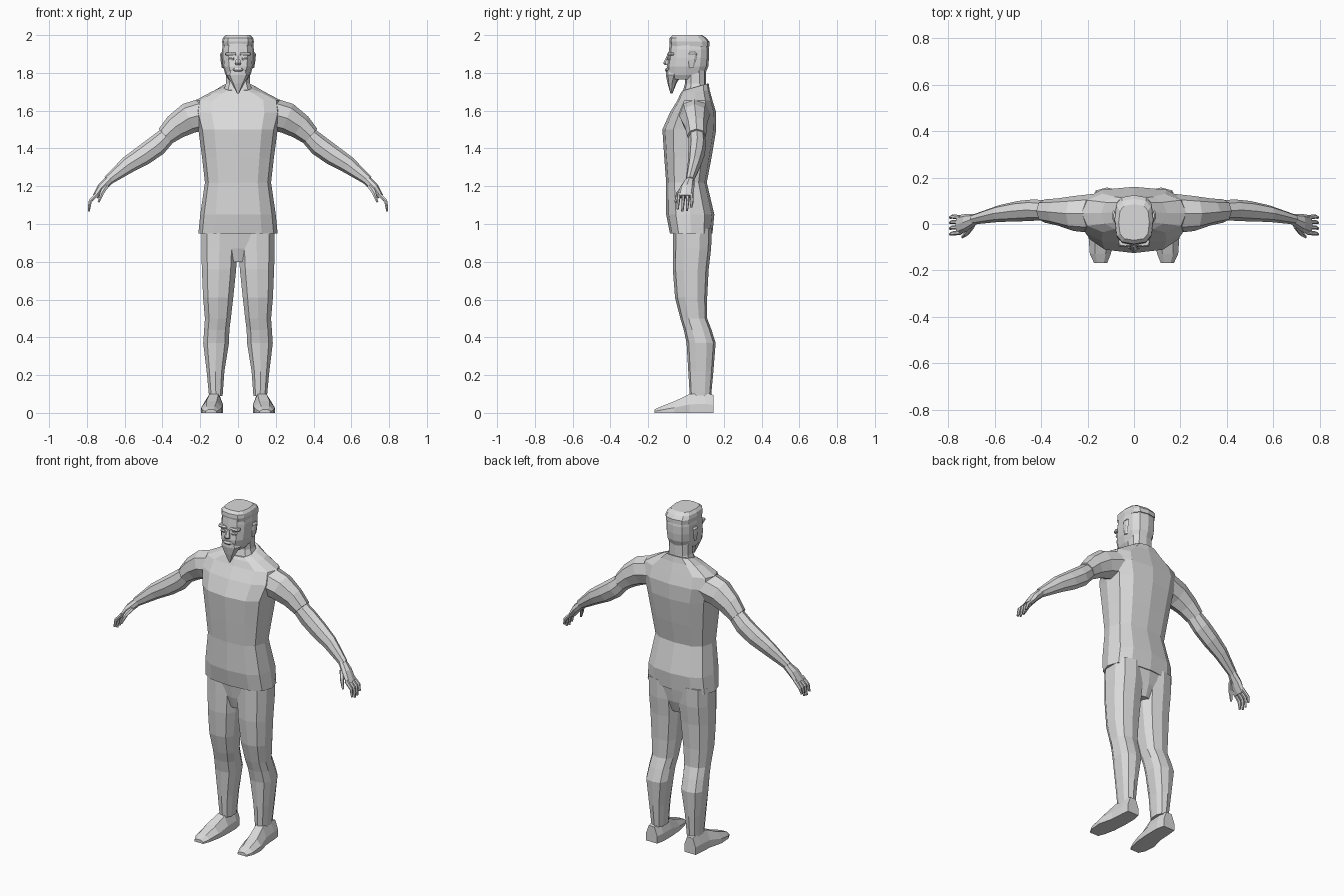
import bpy, math
from mathutils import Vector

grey = bpy.data.materials.new("light_grey")
grey.diffuse_color = (0.7, 0.7, 0.7, 1)


def skin(name, rings, mirror=False):
    """Bridge rings of equal point count, cap both ends."""
    n = len(rings[0])
    verts = [p for r in rings for p in r]
    faces = [(i * n + j, i * n + (j + 1) % n, (i + 1) * n + (j + 1) % n, (i + 1) * n + j)
             for i in range(len(rings) - 1) for j in range(n)]
    last = (len(rings) - 1) * n
    faces += [tuple(reversed(range(n))), tuple(range(last, last + n))]
    me = bpy.data.meshes.new(name)
    me.from_pydata(verts, [], faces)
    me.materials.append(grey)
    ob = bpy.data.objects.new(name, me)
    bpy.context.collection.objects.link(ob)
    if mirror:
        ob.modifiers.new("mirror", 'MIRROR').use_mirror_merge = False
    return ob


def section(x0, x1, yf, yb, z, n=12, power=0.75, dz=0.0):
    """Horizontal rounded-box ring; dz lifts the front."""
    cx, cy = (x0 + x1) / 2, (yf + yb) / 2
    rx, ry = (x1 - x0) / 2, (yb - yf) / 2
    pts = []
    for i in range(n):
        a = 2 * math.pi * i / n - math.pi / 2
        c, s = math.cos(a), math.sin(a)
        c = math.copysign(abs(c) ** power, c) if abs(c) > 1e-6 else 0
        s = math.copysign(abs(s) ** power, s) if abs(s) > 1e-6 else 0
        pts.append((cx + rx * c, cy + ry * s, z - dz * s))
    return pts


def stack(name, rows, n=12, power=0.75, mirror=False):
    return skin(name, [section(r[0], r[1], r[2], r[3], r[4], n, power,
                               r[5] if len(r) > 5 else 0) for r in rows], mirror)


def body(name, rows, n=12, power=0.75):
    return stack(name, [(-r[0], r[0]) + tuple(r[1:]) for r in rows], n, power)


def limb(name, rows, n=8):
    """Tube along x-z path; rows are x, y, z, thickness radius, y radius."""
    rings = []
    for k, (x, y, z, a, b) in enumerate(rows):
        p, q = rows[max(k - 1, 0)], rows[min(k + 1, len(rows) - 1)]
        t = Vector((q[0] - p[0], 0, q[2] - p[2])).normalized()
        up = Vector((-t.z, 0, t.x))
        rings.append([Vector((x, y, z)) + up * a * math.sin(2 * math.pi * i / n)
                      + Vector((0, b * math.cos(2 * math.pi * i / n), 0)) for i in range(n)])
    return skin(name, rings, True)


# shirt body: half width, front y, back y, height
body("shirt", [
    (0.21, -0.085, 0.14, 0.95), (0.20, -0.105, 0.15, 1.05), (0.175, -0.105, 0.11, 1.22),
    (0.19, -0.115, 0.135, 1.35), (0.21, -0.125, 0.16, 1.50), (0.235, -0.085, 0.16, 1.59),
    (0.225, -0.045, 0.14, 1.655), (0.14, -0.03, 0.125, 1.70, -0.01),
    (0.085, -0.02, 0.12, 1.725, -0.02)])

# sleeves and bare arms
limb("sleeve", [(0.17, 0.045, 1.585, 0.085, 0.085), (0.26, 0.045, 1.56, 0.082, 0.075),
                (0.33, 0.052, 1.515, 0.068, 0.058), (0.385, 0.056, 1.465, 0.052, 0.05)])
limb("arm", [(0.35, 0.056, 1.49, 0.044, 0.042), (0.43, 0.06, 1.415, 0.056, 0.046),
             (0.50, 0.055, 1.365, 0.054, 0.044), (0.58, 0.045, 1.315, 0.046, 0.036),
             (0.69, 0.02, 1.23, 0.026, 0.022)])
limb("hand", [(0.675, 0.022, 1.24, 0.024, 0.022), (0.72, 0.006, 1.195, 0.024, 0.038),
              (0.755, -0.004, 1.145, 0.016, 0.042)])

# fingers fan across the hand, thumb points forward
for k, (y, drop) in enumerate([(-0.037, 0.0), (-0.014, -0.012), (0.008, -0.008), (0.029, 0.01)]):
    limb("finger_%d" % (k + 1), [(0.745, y, 1.16, 0.011, 0.01),
                                 (0.782, y * 1.1, 1.122, 0.010, 0.009),
                                 (0.79, y * 1.1 - 0.004, 1.078 + drop, 0.006, 0.006)], 6)
limb("thumb", [(0.695, -0.005, 1.205, 0.015, 0.014), (0.72, -0.04, 1.165, 0.012, 0.012),
               (0.738, -0.056, 1.115, 0.006, 0.006)], 6)

# hips and trouser legs
body("hips", [(0.05, -0.04, 0.10, 0.80), (0.10, -0.06, 0.125, 0.87), (0.19, -0.07, 0.135, 0.955),
              (0.19, -0.07, 0.135, 0.99)])
stack("trouser_leg", [
    (0.08, 0.155, 0.02, 0.133, 0.09), (0.07, 0.168, 0.012, 0.145, 0.22),
    (0.045, 0.187, 0.003, 0.157, 0.37), (0.043, 0.182, -0.012, 0.135, 0.44),
    (0.035, 0.178, -0.03, 0.112, 0.50), (0.022, 0.188, -0.058, 0.112, 0.61),
    (0.006, 0.195, -0.07, 0.12, 0.76), (0.0, 0.198, -0.07, 0.133, 0.87),
    (0.0, 0.198, -0.07, 0.137, 0.98)], 10, 0.8, True)

# shoes: cross-sections from heel to toe as y, inner x, outer x, top height
shoe = []
for y, xi, xo, h in [(0.145, 0.09, 0.165, 0.095), (0.10, 0.08, 0.17, 0.105),
                     (0.02, 0.08, 0.175, 0.10), (-0.06, 0.085, 0.195, 0.062),
                     (-0.13, 0.10, 0.19, 0.035), (-0.167, 0.115, 0.172, 0.018)]:
    w = xo - xi
    shoe.append([(xi, y, 0), (xi, y, h * 0.45), (xi + w * 0.25, y, h),
                 (xo - w * 0.25, y, h), (xo, y, h * 0.45), (xo, y, 0)])
skin("shoe", shoe, True)

# neck and head
body("neck", [(0.085, -0.02, 0.118, 1.69), (0.066, -0.005, 0.105, 1.745), (0.064, -0.01, 0.105, 1.83)], 10)
body("head", [(0.05, -0.085, 0.075, 1.765), (0.066, -0.098, 0.10, 1.79), (0.08, -0.102, 0.118, 1.835),
              (0.084, -0.095, 0.122, 1.88), (0.084, -0.09, 0.122, 1.925), (0.078, -0.085, 0.115, 1.965)], 12)
body("beard", [(0.004, -0.082, -0.072, 1.69), (0.034, -0.098, -0.05, 1.745),
               (0.06, -0.107, -0.02, 1.79), (0.05, -0.106, -0.02, 1.815)], 8, 0.9)

# flat-topped hair with overhanging rim
body("hair", [(0.080, -0.082, 0.124, 1.94), (0.084, -0.088, 0.124, 1.965),
              (0.08, -0.086, 0.108, 1.985), (0.066, -0.07, 0.085, 2.0)], 12, 0.65)

# ears
stack("ear", [(0.076, 0.086, 0.018, 0.04, 1.825), (0.078, 0.094, 0.01, 0.055, 1.87),
              (0.078, 0.096, 0.012, 0.06, 1.90), (0.078, 0.088, 0.02, 0.05, 1.91)], 6, 1, True)

# nose, brow, eyelids and lips
stack("nose", [(-0.016, 0.016, -0.114, -0.08, 1.842), (-0.018, 0.018, -0.12, -0.08, 1.852),
               (-0.008, 0.008, -0.1, -0.08, 1.892)], 6, 1)
stack("brow", [(0.008, 0.066, -0.098, -0.06, 1.892), (0.006, 0.07, -0.1, -0.06, 1.9),
               (0.01, 0.066, -0.094, -0.06, 1.908)], 8, 0.6, True)
stack("eyelid", [(0.02, 0.05, -0.097, -0.07, 1.868), (0.018, 0.054, -0.1, -0.07, 1.876),
                 (0.022, 0.05, -0.097, -0.07, 1.884)], 8, 0.8, True)
body("lips", [(0.02, -0.106, -0.07, 1.806), (0.032, -0.112, -0.07, 1.815),
              (0.024, -0.106, -0.07, 1.826)], 8, 0.9)
